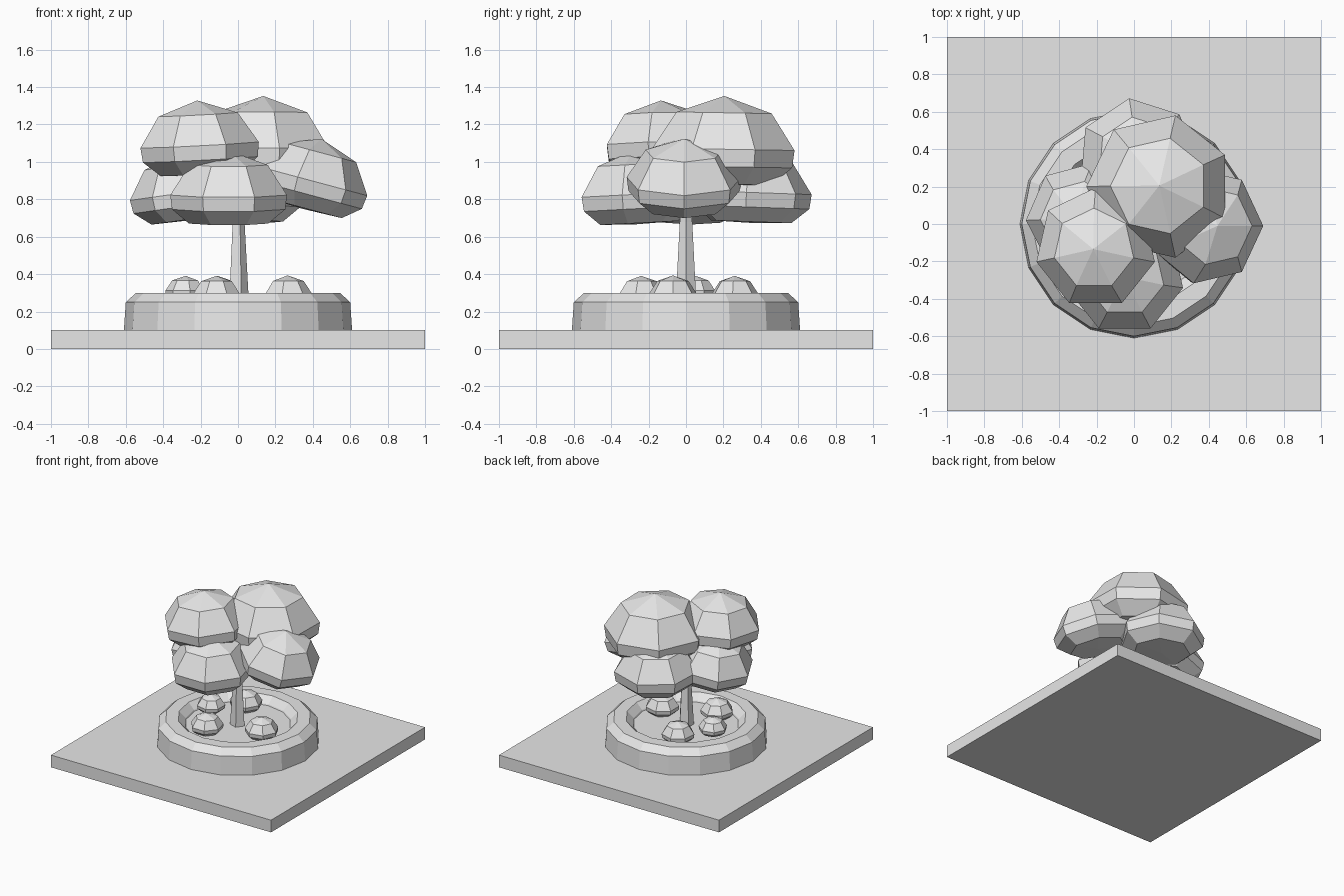
import bpy, bmesh, math
from mathutils import Matrix, Vector

cube = bpy.data.objects.get("Cube")
if cube:
    bpy.data.objects.remove(cube, do_unlink=True)

grey = bpy.data.materials.new("light_grey")
grey.use_nodes = True
grey.diffuse_color = (0.8, 0.8, 0.8, 1)
grey.node_tree.nodes["Principled BSDF"].inputs["Base Color"].default_value = (0.8, 0.8, 0.8, 1)


def finish(name, bm):
    bmesh.ops.recalc_face_normals(bm, faces=bm.faces)
    mesh = bpy.data.meshes.new(name)
    bm.to_mesh(mesh)
    bm.free()
    mesh.materials.append(grey)
    obj = bpy.data.objects.new(name, mesh)
    bpy.context.collection.objects.link(obj)
    return obj


def lathe(name, profile, sides, phase=0):
    """Turn a (radius, height) profile about z; radius 0 makes a pole."""
    bm = bmesh.new()
    rings = []
    for r, z in profile:
        if r == 0:
            rings.append([bm.verts.new((0, 0, z))] * sides)
        else:
            angles = [math.radians(phase) + math.tau * i / sides for i in range(sides)]
            rings.append([bm.verts.new((r * math.cos(a), r * math.sin(a), z)) for a in angles])
    for low, high in zip(rings, rings[1:]):
        for i in range(sides):
            j = (i + 1) % sides
            corners = dict.fromkeys((low[i], low[j], high[j], high[i]))
            bm.faces.new(list(corners))
    return finish(name, bm)


# Rounded mushroom-like cap shared by foliage and shrubs
DOME = [(0, -0.48), (0.68, -0.46), (0.97, -0.22), (1, 0.02), (0.67, 0.52), (0, 0.75)]


def dome(name, centre, radius, phase, lean_x=0, lean_y=0):
    obj = lathe(name, [(r * radius, z * radius) for r, z in DOME], 7, phase)
    tilt = Vector((0, 0, 1)).rotation_difference(
        Vector((math.tan(math.radians(lean_x)), math.tan(math.radians(lean_y)), 1)))
    obj.matrix_world = Matrix.Translation(centre) @ tilt.to_matrix().to_4x4()


# Ground slab
bm = bmesh.new()
bmesh.ops.create_cube(bm, size=1, matrix=Matrix.Translation((0, 0, 0.05)) @ Matrix.Diagonal((2, 2, 0.1, 1)))
finish("ground_slab", bm)

# Round planter with bevelled rim and sunken soil
lathe("planter", [(0, 0.1), (0.61, 0.1), (0.6, 0.25), (0.545, 0.3),
                  (0.45, 0.3), (0.4, 0.25), (0.395, 0.24), (0, 0.24)], 16)

# Tapered five-sided trunk
lathe("trunk", [(0, 0.22), (0.06, 0.22), (0.05, 0.4), (0.035, 0.68), (0.03, 0.95), (0, 0.95)], 5)

# Foliage clumps
dome("foliage_top_front", (-0.205, -0.13, 1.085), 0.325, 90, -3, -1)
dome("foliage_top_back", (0.135, 0.2, 1.06), 0.39, 180, 0, 1)
dome("foliage_front", (-0.05, -0.27, 0.82), 0.32, 90, 0, -3)
dome("foliage_left", (0.385, -0.01, 0.895), 0.315, 0, 15, 0)
dome("foliage_right", (-0.28, 0.03, 0.83), 0.3, 182, -8, 0)
dome("foliage_back", (0.02, 0.35, 0.83), 0.325, 98, 0, 2)

# Shrubs around the trunk
dome("shrub_front", (-0.115, -0.24, 0.297), 0.125, 90)
dome("shrub_left", (0.265, -0.07, 0.297), 0.128, 0)
dome("shrub_right", (-0.28, 0.05, 0.31), 0.108, 180)
dome("shrub_back", (-0.11, 0.26, 0.297), 0.125, 98)
